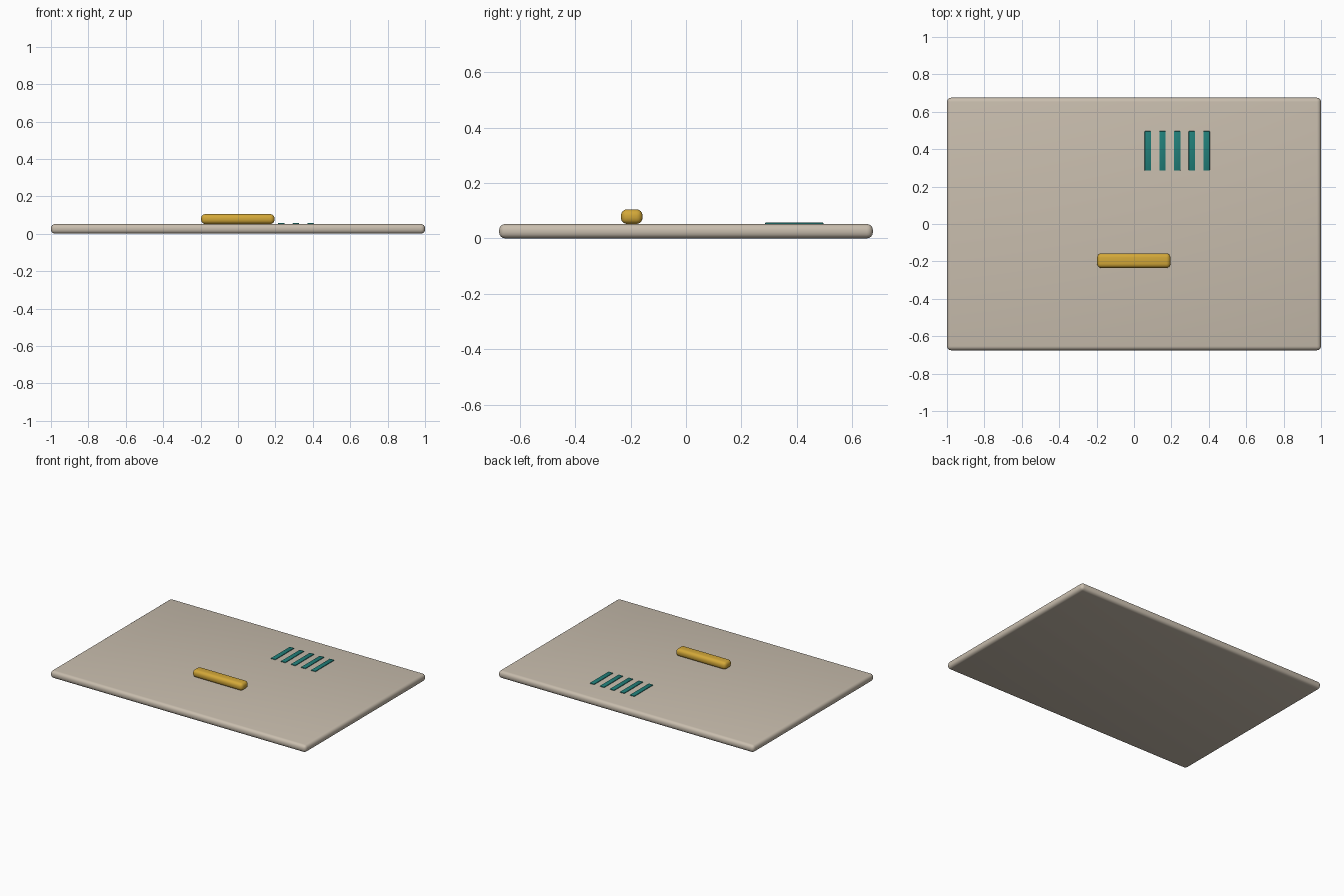
import bpy
import math

if "Cube" in bpy.data.objects:
    bpy.data.objects.remove(bpy.data.objects["Cube"])


def material(name, rgb):
    m = bpy.data.materials.new(name)
    m.diffuse_color = (*rgb, 1.0)
    m.use_nodes = True
    m.node_tree.nodes["Principled BSDF"].inputs["Base Color"].default_value = m.diffuse_color
    return m


BEIGE = material("warm_beige", (0.58, 0.51, 0.42))
GOLD = material("brass_gold", (0.65, 0.39, 0.04))
TEAL = material("dark_teal", (0.015, 0.21, 0.19))


def rounded_box(name, lo, hi, bevel, segments, mat):
    """Box between two corners with rounded edges."""
    bpy.ops.mesh.primitive_cube_add(
        size=1, location=[(a + b) / 2 for a, b in zip(lo, hi)])
    obj = bpy.context.object
    obj.name = name
    obj.scale = [b - a for a, b in zip(lo, hi)]
    bpy.ops.object.transform_apply(location=False, rotation=False, scale=True)
    obj.data.materials.append(mat)
    mod = obj.modifiers.new("rounded_edges", 'BEVEL')
    mod.width = bevel
    mod.segments = segments
    bpy.ops.object.modifier_apply(modifier=mod.name)
    bpy.ops.object.shade_smooth_by_angle(angle=math.radians(35))
    return obj


# Flat panel
rounded_box("panel", (-1, -0.675, 0), (1, 0.675, 0.052), 0.022, 4, BEIGE)

# Pull handle
rounded_box("handle", (-0.197, -0.235, 0.052), (0.195, -0.157, 0.105), 0.022, 4, GOLD)

# Row of vent slats
for i in range(5):
    x = 0.074 + i * 0.0785
    rounded_box(f"vent_slat_{i + 1}", (x - 0.017, 0.286, 0.050),
                (x + 0.017, 0.496, 0.057), 0.002, 2, TEAL)
